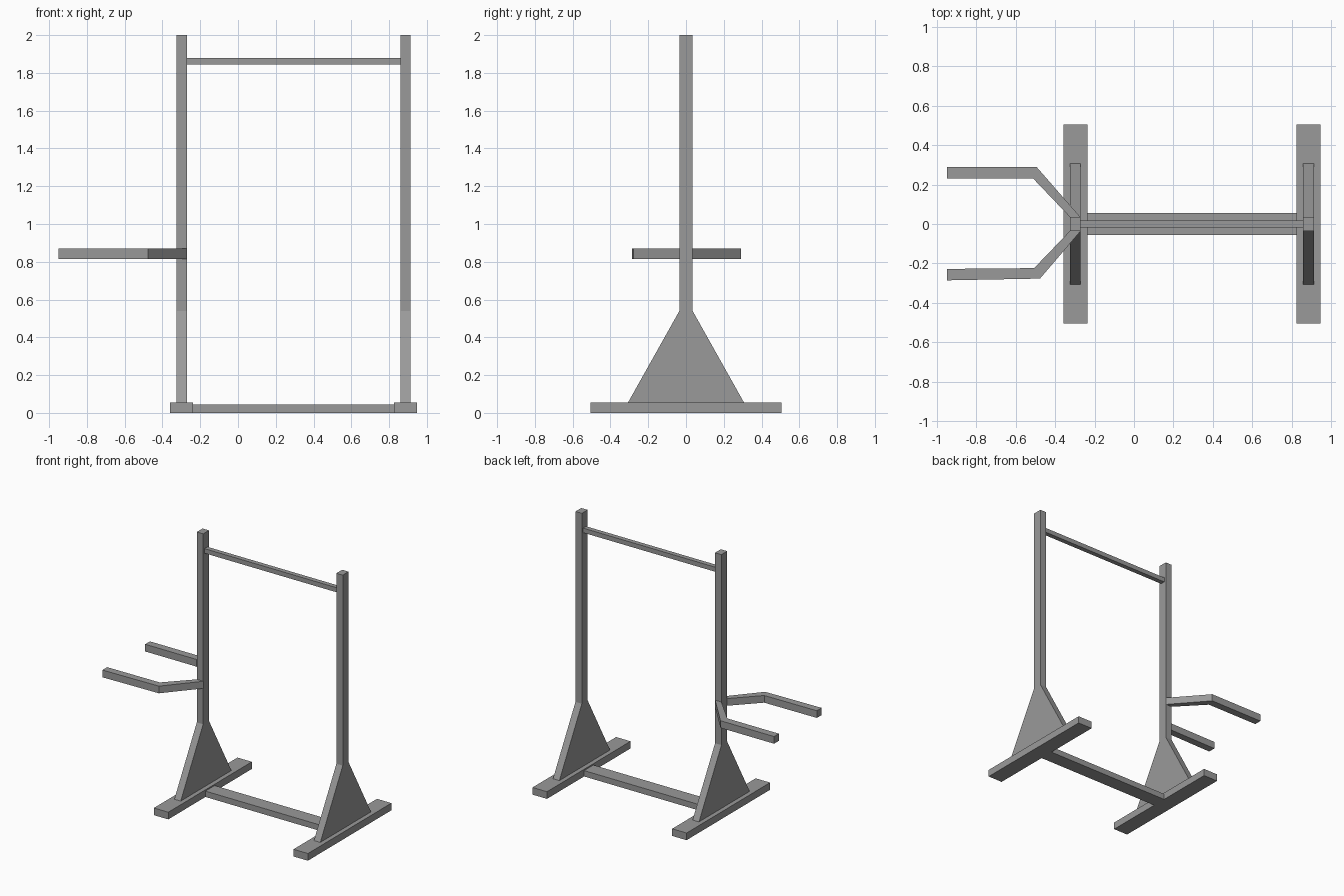
import bpy
import bmesh
from mathutils import Vector

cube = bpy.data.objects.get("Cube")
if cube:
    bpy.data.objects.remove(cube, do_unlink=True)

steel = bpy.data.materials.new("grey steel")
steel.use_nodes = True
GREY = (0.32, 0.32, 0.32, 1)
steel.diffuse_color = GREY
steel.node_tree.nodes["Principled BSDF"].inputs["Base Color"].default_value = GREY


def prism(name, outline, push):
    """Extrude a closed outline of 3D points along a vector."""
    bm = bmesh.new()
    face = bm.faces.new([bm.verts.new(p) for p in outline])
    result = bmesh.ops.extrude_face_region(bm, geom=[face], use_keep_orig=True)
    verts = [v for v in result["geom"] if isinstance(v, bmesh.types.BMVert)]
    bmesh.ops.translate(bm, verts=verts, vec=Vector(push))
    bmesh.ops.recalc_face_normals(bm, faces=bm.faces)
    mesh = bpy.data.meshes.new(name)
    bm.to_mesh(mesh)
    bm.free()
    mesh.materials.append(steel)
    obj = bpy.data.objects.new(name, mesh)
    bpy.context.collection.objects.link(obj)
    return obj


def box(name, x0, x1, y0, y1, z0, z1):
    base = [(x0, y0, z0), (x1, y0, z0), (x1, y1, z0), (x0, y1, z0)]
    return prism(name, base, (0, 0, z1 - z0))


# Feet and uprights with flared triangular bases
half_profile = [(0.307, 0.055), (0.035, 0.54), (0.035, 2.0)]
profile = half_profile + [(-y, z) for y, z in reversed(half_profile)]
for side, x in (("right", -0.298), ("left", 0.886)):
    box(side + "_foot", x - 0.061, x + 0.061, -0.506, 0.506, 0, 0.055)
    prism(side + "_upright", [(x - 0.027, y, z) for y, z in profile], (0.054, 0, 0))

# Cross bars between the uprights
box("floor_crossbar", -0.237, 0.825, -0.056, 0.056, 0, 0.045)
box("pull_up_bar", -0.271, 0.859, -0.018, 0.018, 1.845, 1.88)

# Bent dip handles on the outer side of the right upright
back_arm = [(-0.95, 0.29), (-0.495, 0.29), (-0.272, 0.035),
            (-0.325, 0.035), (-0.513, 0.232), (-0.95, 0.232)]
front_arm = [(-0.95, -0.286), (-0.477, -0.277), (-0.27, -0.035),
             (-0.325, -0.035), (-0.507, -0.224), (-0.95, -0.228)]
for name, outline in (("back_dip_handle", back_arm), ("front_dip_handle", front_arm)):
    prism(name, [(x, y, 0.815) for x, y in outline], (0, 0, 0.055))
